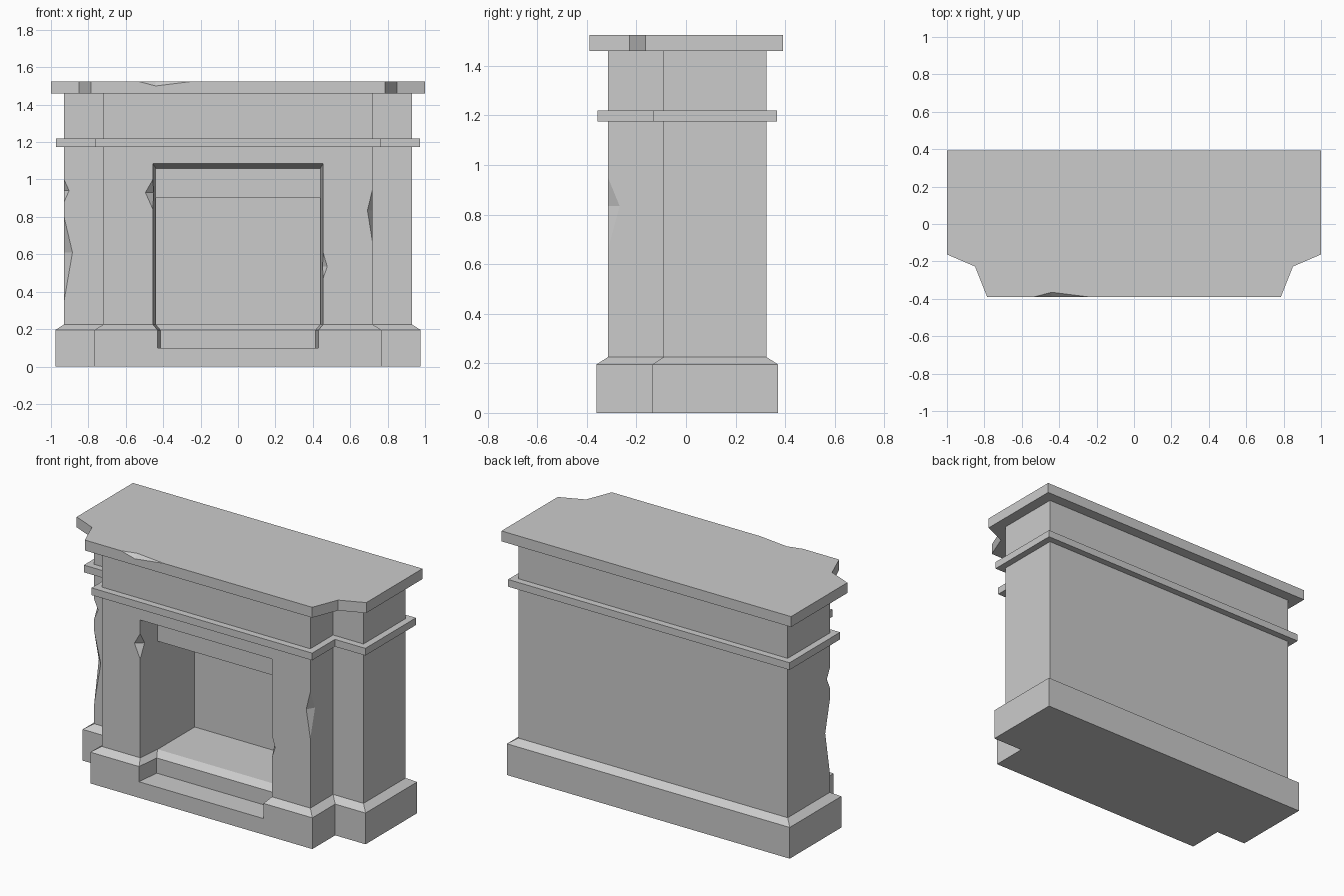
import bpy
import bmesh
from mathutils import Vector

if "Cube" in bpy.data.objects:
    bpy.data.objects.remove(bpy.data.objects["Cube"])


def make_object(name, verts, faces):
    bm = bmesh.new()
    vs = [bm.verts.new(v) for v in verts]
    for f in faces:
        bm.faces.new([vs[i] for i in f])
    bmesh.ops.recalc_face_normals(bm, faces=bm.faces)
    mesh = bpy.data.meshes.new(name)
    bm.to_mesh(mesh)
    bm.free()
    obj = bpy.data.objects.new(name, mesh)
    bpy.context.collection.objects.link(obj)
    return obj


def loft(name, rings):
    """Closed solid through rings of equal vertex count."""
    n = len(rings[0])
    faces = [list(range(n)), list(range(n * (len(rings) - 1), n * len(rings)))]
    for r in range(len(rings) - 1):
        for i in range(n):
            j = (i + 1) % n
            faces.append([r * n + i, r * n + j, (r + 1) * n + j, (r + 1) * n + i])
    return make_object(name, [v for ring in rings for v in ring], faces)


def mirrored(half, z):
    """Ring from right-hand (x, y) points, mirrored across x = 0."""
    return [(x, y, z) for x, y in half] + [(-x, y, z) for x, y in reversed(half)]


def cut(target, cutter):
    cutter.hide_render = True
    mod = target.modifiers.new("cut", 'BOOLEAN')
    mod.operation = 'DIFFERENCE'
    mod.solver = 'EXACT'
    mod.object = cutter
    bpy.context.view_layer.objects.active = target
    bpy.ops.object.modifier_apply(modifier=mod.name)
    bpy.data.objects.remove(cutter, do_unlink=True)


def chip(target, a, b, p, q):
    """Knock a chip off edge a-b, cutting in to p and q on the two adjoining faces."""
    mid = (Vector(p) + Vector(q)) / 2
    pts = [mid + (Vector(v) - mid) * 1.3 for v in (a, b, p, q)]
    cut(target, make_object("chip_cutter", pts,
                            [(0, 1, 2), (0, 1, 3), (0, 2, 3), (1, 2, 3)]))


# Stepped surround: plinth, bevel, pilaster body, moulding band and frieze
def outline(grow):
    return [(0.93 + grow, 0.325 + grow), (0.93 + grow, -0.09 - grow),
            (0.72 + grow, -0.09 - grow), (0.72 + grow, -0.315 - grow)]


levels = [(0, 0.047), (0.195, 0.047), (0.225, 0), (1.175, 0),
          (1.175, 0.042), (1.22, 0.042), (1.22, 0), (1.46, 0)]
surround = loft("fireplace_surround", [mirrored(outline(g), z) for z, g in levels])

# Opening recess, with the plinth returning around it above the hearth
recess = []
for z_front, z_back, front, back, y_back in [
        (0.10, 0.10, 0.435, 0.415, -0.21), (0.195, 0.195, 0.435, 0.415, -0.21),
        (0.225, 0.225, 0.465, 0.44, -0.165), (1.102, 1.06, 0.465, 0.44, -0.165)]:
    recess.append([(front, -0.415, z_front), (back, y_back, z_back),
                   (-back, y_back, z_back), (-front, -0.415, z_front)])
cut(surround, loft("recess_cutter", recess))

# Deep firebox below the inner lintel
box = [(0.439, -0.19), (0.439, 0.2)]
cut(surround, loft("firebox_cutter", [mirrored(box, 0.225), mirrored(box, 0.9)]))

# Worn chips on vertical edges: edge x, y, low z, high z, apex z, depth in x, depth in y
for x, y, lo, hi, mid, dx, dy in [
        (-0.93, -0.09, 0.35, 0.80, 0.61, 0.045, 0.045),
        (-0.93, -0.09, 0.88, 1.00, 0.94, 0.027, 0.03),
        (0.72, -0.315, 0.66, 0.95, 0.835, -0.028, 0.047),
        (-0.455, -0.315, 0.84, 1.00, 0.93, -0.04, 0.035),
        (0.455, -0.315, 0.47, 0.61, 0.535, 0.022, 0.025)]:
    chip(surround, (x, y, lo), (x, y, hi), (x + dx, y, mid), (x, y + dy, mid))

# Mantel shelf with angled corners and a chipped front edge
shelf = [(1.0, 0.392), (1.0, -0.163), (0.85, -0.227), (0.785, -0.39)]
mantel = loft("mantel_shelf", [mirrored(shelf, 1.46), mirrored(shelf, 1.525)])
chip(mantel, (-0.535, -0.39, 1.525), (-0.24, -0.39, 1.525),
     (-0.44, -0.39, 1.50), (-0.44, -0.365, 1.525))
